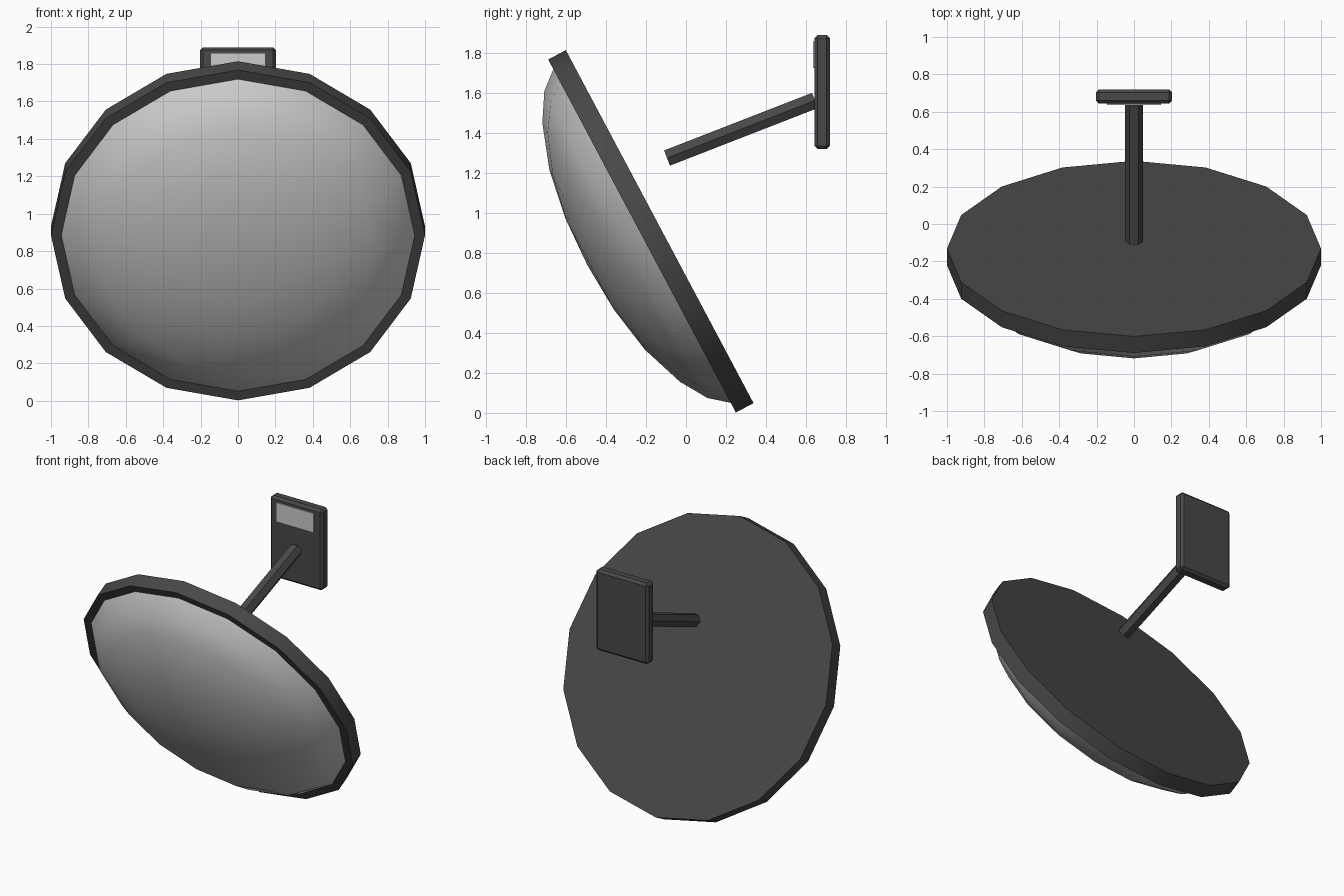
import bpy
import bmesh
from math import sin, cos, pi, radians
from mathutils import Matrix, Vector

cube = bpy.data.objects.get("Cube")
if cube:
    bpy.data.objects.remove(cube, do_unlink=True)


def material(name, value):
    m = bpy.data.materials.new(name)
    m.use_nodes = True
    colour = (value, value, value, 1)
    m.diffuse_color = colour
    m.node_tree.nodes["Principled BSDF"].inputs["Base Color"].default_value = colour
    return m


DARK = material("dark grey", 0.065)
LIGHT = material("light grey", 0.6)


def finish(bm, name, mat, matrix=Matrix(), smooth=True):
    bmesh.ops.recalc_face_normals(bm, faces=bm.faces)
    mesh = bpy.data.meshes.new(name)
    bm.to_mesh(mesh)
    bm.free()
    mesh.materials.append(mat)
    ob = bpy.data.objects.new(name, mesh)
    bpy.context.collection.objects.link(ob)
    ob.matrix_world = matrix
    if smooth:
        bpy.ops.object.select_all(action="DESELECT")
        ob.select_set(True)
        bpy.context.view_layer.objects.active = ob
        bpy.ops.object.shade_smooth_by_angle(angle=radians(30))
    return ob


def lathe(name, profile, sides, mat, matrix, smooth=True):
    """Turn (radius, height) points about local z; a zero radius closes to a pole."""
    bm = bmesh.new()
    rings = []
    for r, h in profile:
        count = sides if r else 1
        rings.append([bm.verts.new((r * cos(2 * pi * i / sides),
                                    r * sin(2 * pi * i / sides), h))
                      for i in range(count)])
    for a, b in zip(rings, rings[1:]):
        for i in range(sides):
            j = (i + 1) % sides
            corners = [a[i % len(a)], a[j % len(a)], b[j % len(b)], b[i % len(b)]]
            bm.faces.new(list(dict.fromkeys(corners)))
    for ring in (rings[0], rings[-1]):
        if len(ring) > 1:
            bm.faces.new(ring)
    return finish(bm, name, mat, matrix, smooth)


def box(name, low, high, mat, bevel=0):
    low, high = Vector(low), Vector(high)
    bm = bmesh.new()
    bmesh.ops.create_cube(bm, size=1)
    bmesh.ops.scale(bm, vec=high - low, verts=bm.verts)
    bmesh.ops.translate(bm, vec=(low + high) / 2, verts=bm.verts)
    if bevel:
        bmesh.ops.bevel(bm, geom=bm.edges[:], offset=bevel, segments=1,
                        affect="EDGES")
    return finish(bm, name, mat, smooth=False)


# Tilted disc: local +z points forward and down
tilt = Matrix.Translation((0, -0.22, 0.885)) @ Matrix.Rotation(radians(118), 4, "X")
lathe("disc_rim", [(1, -0.1), (1, 0)], 16, DARK, tilt)
lathe("dome", [(0.945, -0.01), (0.945, 0), (0.87, 0.091), (0.733, 0.175),
               (0.51, 0.254), (0.26, 0.297), (0, 0.31)], 16, LIGHT, tilt)

# Hexagonal arm reaching back to the mounting box
start, end = Vector((0, -0.095, 1.275)), Vector((0, 0.645, 1.563))
axis = end - start
lean = Matrix.Translation(start) @ Matrix.Rotation(
    -pi / 2 + math_angle if (math_angle := axis.angle(Vector((0, 1, 0)))) else 0, 4, "X")
lathe("arm", [(0.047, 0), (0.047, axis.length)], 6, DARK, lean, smooth=False)

# Mounting box with a pale plate on its front
box("mounting_box", (-0.204, 0.643, 1.32), (0.204, 0.72, 1.89), DARK, 0.016)
box("front_plate", (-0.145, 0.636, 1.725), (0.145, 0.645, 1.857), LIGHT)
